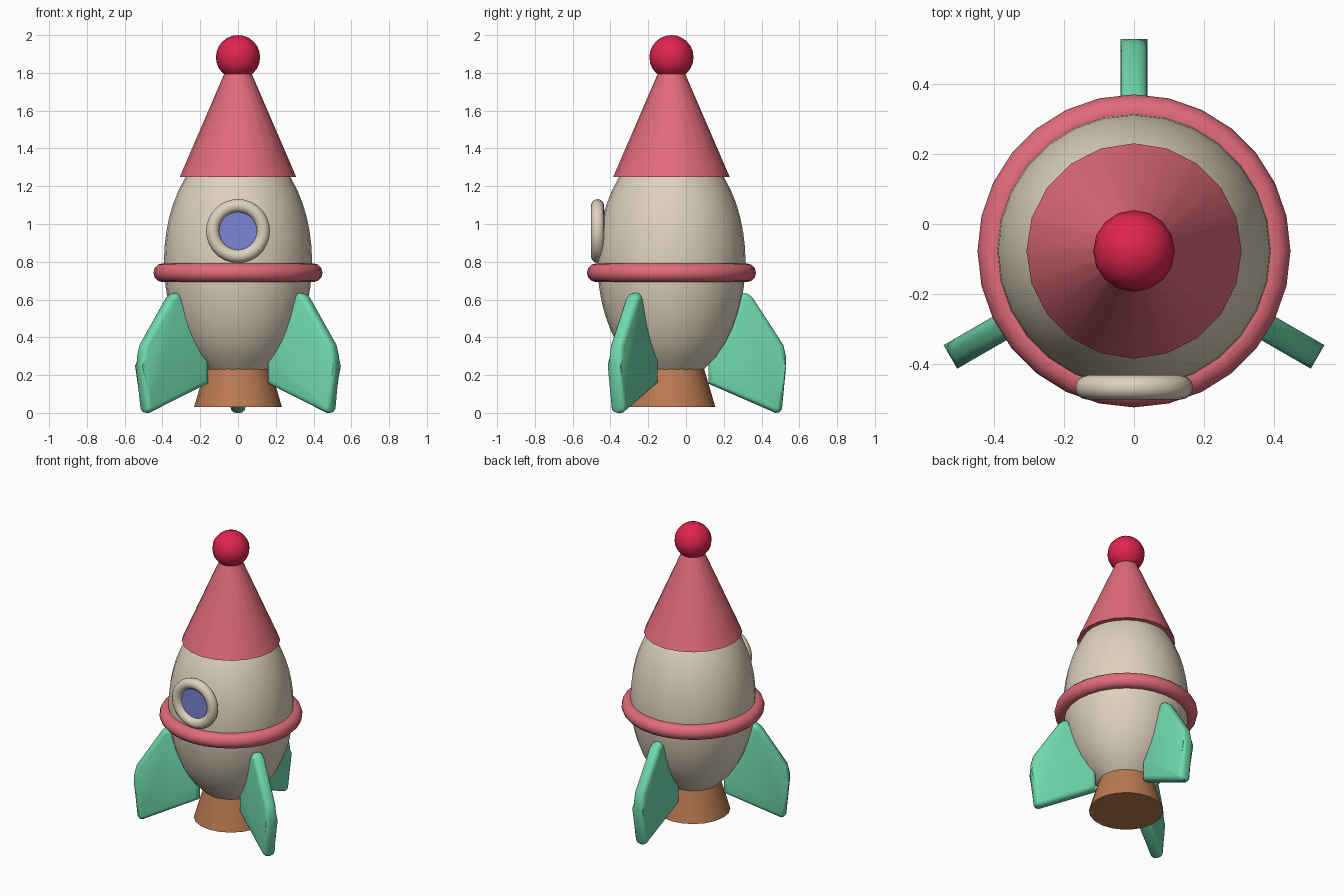
import bpy, bmesh, math
from mathutils import Matrix, Vector

if "Cube" in bpy.data.objects:
    bpy.data.objects.remove(bpy.data.objects["Cube"])

AXIS_Y = -0.077  # the rocket axis sits slightly forward


def material(name, rgb):
    lin = [((c / 255 + 0.055) / 1.055) ** 2.4 for c in rgb]
    m = bpy.data.materials.new(name)
    m.diffuse_color = (*lin, 1)
    m.use_nodes = True
    m.node_tree.nodes["Principled BSDF"].inputs["Base Color"].default_value = m.diffuse_color
    return m


CREAM = material("cream", (222, 210, 188))
PINK = material("pink", (225, 107, 122))
RED = material("red", (222, 36, 78))
GREEN = material("mint_green", (112, 218, 176))
COPPER = material("copper", (186, 122, 82))
BLUE = material("window_blue", (125, 132, 215))


def finish(obj, name, mat, angle=40):
    obj.name = name
    obj.data.materials.append(mat)
    bpy.ops.object.select_all(action='DESELECT')
    obj.select_set(True)
    bpy.context.view_layer.objects.active = obj
    bpy.ops.object.shade_smooth_by_angle(angle=math.radians(angle))
    return obj


def from_bmesh(bm, name, mat):
    bmesh.ops.recalc_face_normals(bm, faces=bm.faces)
    me = bpy.data.meshes.new(name)
    bm.to_mesh(me)
    bm.free()
    obj = bpy.data.objects.new(name, me)
    bpy.context.collection.objects.link(obj)
    return finish(obj, name, mat)


def lathe(name, profile, sides, mat):
    """Capped solid of revolution from (radius, z) points."""
    bm = bmesh.new()
    rings = []
    for r, z in profile:
        rings.append([bm.verts.new((r * math.sin(math.tau * i / sides),
                                    AXIS_Y + r * math.cos(math.tau * i / sides), z))
                      for i in range(sides)])
    for a, b in zip(rings, rings[1:]):
        for i in range(sides):
            j = (i + 1) % sides
            bm.faces.new((a[i], a[j], b[j], b[i]))
    bm.faces.new(rings[0])
    bm.faces.new(rings[-1])
    return from_bmesh(bm, name, mat)


def torus(name, loc, rot, major, minor, segs, mat):
    bpy.ops.mesh.primitive_torus_add(location=loc, rotation=rot, major_radius=major,
                                     minor_radius=minor, major_segments=segs, minor_segments=12)
    return finish(bpy.context.object, name, mat, 60)


# Egg-shaped body
body = []
for i in range(17):
    z = 0.225 + (1.40 - 0.225) * i / 16
    body.append((0.392 * math.sqrt(1 - ((z - 0.80) / 0.635) ** 2), z))
lathe("body", body, 28, CREAM)

# Nose cone, ball tip and exhaust nozzle
lathe("nose_cone", [(0.308, 1.25), (0.062, 1.82)], 20, PINK)
lathe("nozzle", [(0.233, 0.03), (0.172, 0.235)], 20, COPPER)
bpy.ops.mesh.primitive_uv_sphere_add(segments=16, ring_count=12, radius=0.117,
                                     location=(0, AXIS_Y, 1.883))
finish(bpy.context.object, "nose_ball", RED)

# Belt ring round the body
torus("belt_ring", (0, AXIS_Y, 0.742), (0, 0, 0), 0.398, 0.05, 28, PINK)

# Porthole on the front
torus("window_frame", (0, -0.468, 0.963), (math.pi / 2, 0, 0), 0.134, 0.035, 28, CREAM)
bpy.ops.mesh.primitive_cylinder_add(vertices=28, radius=0.115, depth=0.04,
                                    location=(0, -0.452, 0.963), rotation=(math.pi / 2, 0, 0))
finish(bpy.context.object, "window_glass", BLUE)

# Three rounded fins: outline in (radius, z)
OUTLINE = [(0.195, 0.155), (0.195, 0.28), (0.36, 0.615), (0.38, 0.635), (0.405, 0.63),
           (0.43, 0.61), (0.592, 0.36), (0.606, 0.30), (0.607, 0.25), (0.585, 0.02),
           (0.572, 0.003), (0.55, 0.0)]
HALF = 0.039
for name, deg in (("back_fin", 90), ("left_fin", 210), ("right_fin", 330)):
    bm = bmesh.new()
    sides = [[bm.verts.new((r, t, z)) for r, z in OUTLINE] for t in (-HALF, HALF)]
    caps = [bm.faces.new(s) for s in sides]
    n = len(OUTLINE)
    for i in range(n):
        j = (i + 1) % n
        bm.faces.new((sides[0][i], sides[0][j], sides[1][j], sides[1][i]))
    rim = list({e for f in caps for e in f.edges})
    bmesh.ops.bevel(bm, geom=rim, offset=0.028, offset_type='OFFSET', segments=3,
                    profile=0.5, affect='EDGES', clamp_overlap=True)
    place = Matrix.Translation(Vector((0, AXIS_Y, 0))) @ Matrix.Rotation(math.radians(deg), 4, 'Z')
    bmesh.ops.transform(bm, matrix=place, verts=bm.verts)
    from_bmesh(bm, name, GREEN)
